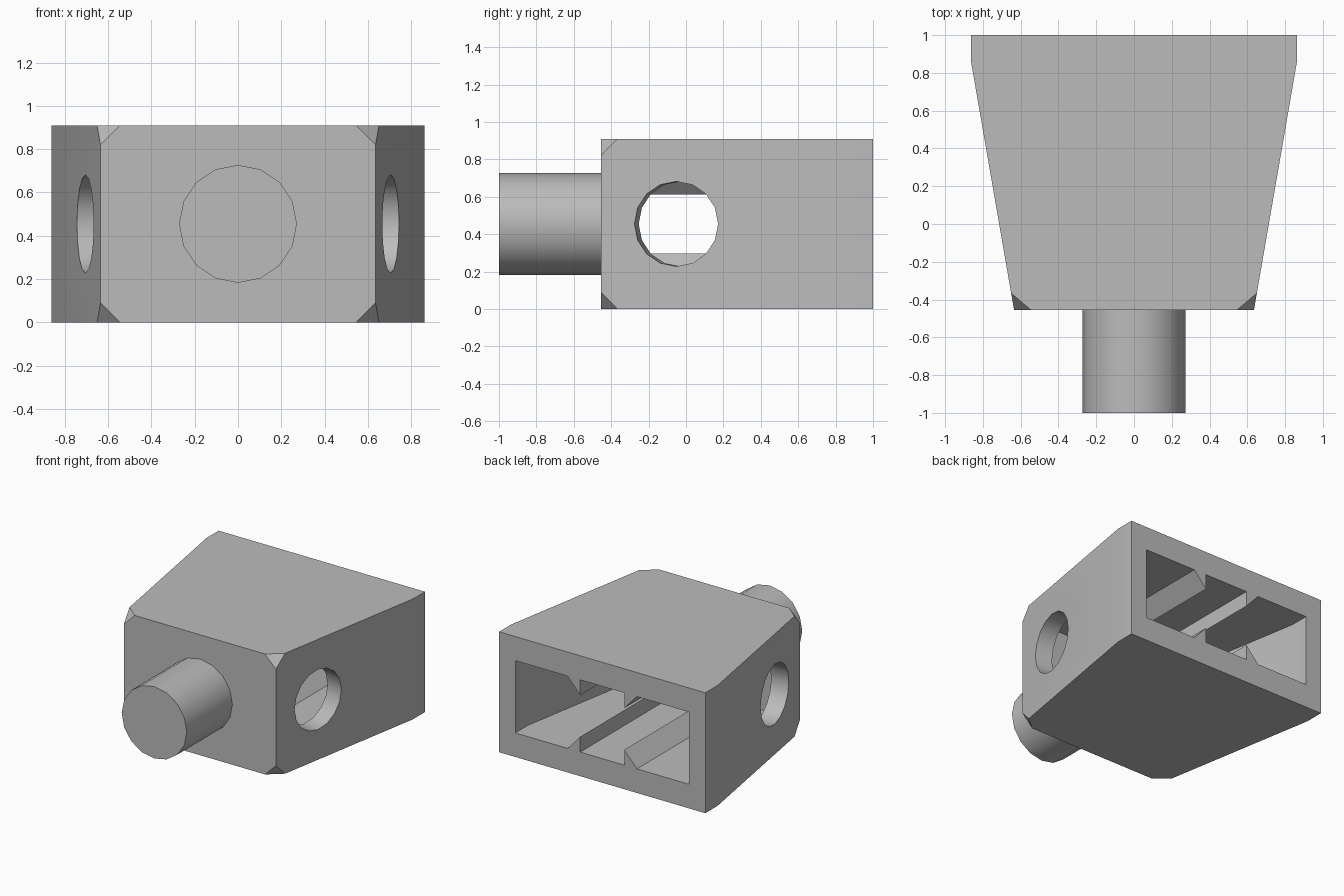
import bpy, bmesh, math
from mathutils import Matrix

if "Cube" in bpy.data.objects:
    bpy.data.objects.remove(bpy.data.objects["Cube"], do_unlink=True)

FRONT, BEND, BACK, HEIGHT = -0.455, 0.855, 1.0, 0.91
HALF_FRONT, HALF_BACK = 0.635, 0.862
MID = HEIGHT / 2
SLOPE = (HALF_BACK - HALF_FRONT) / (BEND - FRONT)

grey = bpy.data.materials.new("plain grey")
grey.use_nodes = True
grey.diffuse_color = (0.5, 0.5, 0.5, 1)
grey.node_tree.nodes["Principled BSDF"].inputs["Base Color"].default_value = (0.5, 0.5, 0.5, 1)


def finish(name, bm):
    bmesh.ops.recalc_face_normals(bm, faces=bm.faces)
    mesh = bpy.data.meshes.new(name)
    bm.to_mesh(mesh)
    bm.free()
    mesh.materials.append(grey)
    obj = bpy.data.objects.new(name, mesh)
    bpy.context.collection.objects.link(obj)
    return obj


def prism(points, offset):
    """Extrude a closed 3D outline along an offset."""
    bm = bmesh.new()
    face = bm.faces.new([bm.verts.new(p) for p in points])
    new = bmesh.ops.extrude_face_region(bm, geom=[face])["geom"]
    moved = [v for v in new if isinstance(v, bmesh.types.BMVert)]
    bmesh.ops.translate(bm, verts=moved, vec=offset)
    return bm


def wedge_outline(inset, front, back, z):
    """Tapered plan that turns straight near the back."""
    half = HALF_FRONT + (front - FRONT) * SLOPE - inset
    side = [(half, front), (HALF_BACK - inset, BEND), (HALF_BACK - inset, back)]
    return [(x, y, z) for x, y in side] + [(-x, y, z) for x, y in reversed(side)]


def cylinder(radius, length, matrix):
    bm = bmesh.new()
    bmesh.ops.create_cone(bm, cap_ends=True, segments=16, radius1=radius,
                          radius2=radius, depth=length, matrix=matrix)
    return bm


def smooth(obj, angle):
    bpy.ops.object.select_all(action="DESELECT")
    obj.select_set(True)
    bpy.context.view_layer.objects.active = obj
    bpy.ops.object.shade_smooth_by_angle(angle=math.radians(angle))


# Tapered body with its four front corners cut off
bm = prism(wedge_outline(0, FRONT, BACK, 0), (0, 0, HEIGHT))
corners = [v for v in bm.verts if v.co.y < FRONT + 0.01]
bmesh.ops.bevel(bm, geom=corners, offset=0.09, segments=1, profile=0.5, affect="VERTICES")
body = finish("body", bm)

# Cutters: the cavity open at the back, and a round hole square to each side wall
WALL = 0.182
cutters = [finish("cavity_cutter", prism(
    wedge_outline(0.135, FRONT + WALL, BACK + 0.1, WALL), (0, 0, HEIGHT - 2 * WALL)))]
hole_y = -0.052
for side in (1, -1):
    place = (Matrix.Translation((side * (HALF_FRONT + (hole_y - FRONT) * SLOPE), hole_y, MID))
             @ Matrix.Rotation(-side * math.atan(SLOPE), 4, "Z")
             @ Matrix.Rotation(math.pi / 2, 4, "Y"))
    cutters.append(finish("side_hole_cutter", cylinder(0.227, 0.5, place)))

bpy.context.view_layer.objects.active = body
for cutter in cutters:
    cutter.hide_render = True
    mod = body.modifiers.new("cut", "BOOLEAN")
    mod.operation, mod.solver, mod.object = "DIFFERENCE", "EXACT", cutter
    bpy.ops.object.modifier_apply(modifier=mod.name)
    bpy.data.objects.remove(cutter, do_unlink=True)
smooth(body, 30)

# Four triangular ribs running the length of the cavity
for level, sign in (("upper", 1), ("lower", -1)):
    for label, side in (("left", 1), ("right", -1)):
        root, crest = MID + sign * (MID - WALL), MID + sign * 0.157
        outline = [(side * x, FRONT + WALL, z)
                   for x, z in ((0.184, root), (0.184, crest), (0.29, root))]
        finish(f"{level}_{label}_rib", prism(outline, (0, BACK - FRONT - WALL, 0)))

# Round stub on the front
stub_length = FRONT + 1.0
place = Matrix.Translation((0, FRONT - stub_length / 2, MID)) @ Matrix.Rotation(math.pi / 2, 4, "X")
stub = finish("front_stub", cylinder(0.272, stub_length, place))
smooth(stub, 40)
